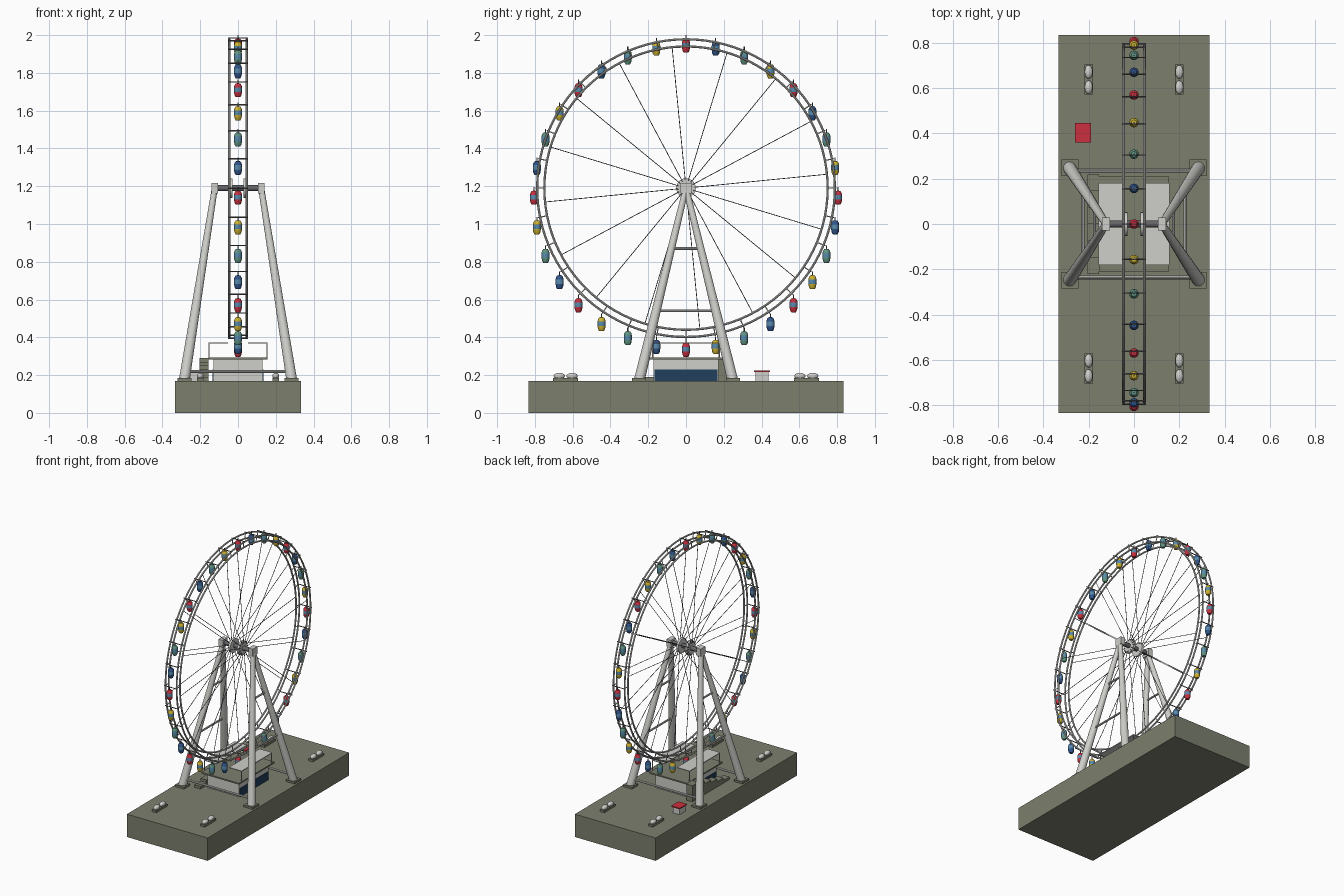
import bpy, bmesh, math
from mathutils import Vector, Matrix

if "Cube" in bpy.data.objects:
    bpy.data.objects.remove(bpy.data.objects["Cube"])


def material(name, rgb):
    m = bpy.data.materials.new(name)
    m.use_nodes = True
    m.diffuse_color = (*rgb, 1)
    m.node_tree.nodes["Principled BSDF"].inputs["Base Color"].default_value = (*rgb, 1)
    return m


OLIVE = material("olive_concrete", (0.20, 0.215, 0.155))
LIGHT = material("light_grey_paint", (0.62, 0.62, 0.59))
STEEL = material("dark_steel", (0.13, 0.13, 0.14))
NAVY = material("navy_glass", (0.015, 0.05, 0.11))
WINDOW = material("window_blue", (0.10, 0.26, 0.42))
RED = material("red_paint", (0.60, 0.03, 0.05))
YELLOW = material("yellow_paint", (0.62, 0.45, 0.03))
GREEN = material("green_paint", (0.12, 0.30, 0.23))
BLUE = material("blue_paint", (0.03, 0.09, 0.26))


def finish(obj, smooth=True):
    bpy.ops.object.select_all(action='DESELECT')
    obj.select_set(True)
    bpy.context.view_layer.objects.active = obj
    if smooth:
        bpy.ops.object.shade_smooth_by_angle(angle=math.radians(40))
    return obj


def make(name, bm, mats, smooth=True):
    bmesh.ops.recalc_face_normals(bm, faces=bm.faces)
    mesh = bpy.data.meshes.new(name)
    bm.to_mesh(mesh)
    bm.free()
    for m in mats:
        mesh.materials.append(m)
    obj = bpy.data.objects.new(name, mesh)
    bpy.context.collection.objects.link(obj)
    return finish(obj, smooth)


def add_box(bm, lo, hi):
    lo, hi = Vector(lo), Vector(hi)
    mat = Matrix.Translation((lo + hi) / 2) @ Matrix.Diagonal((*(hi - lo), 1))
    bmesh.ops.create_cube(bm, size=1, matrix=mat)


def add_rod(bm, a, b, r1, r2=None, sides=8):
    a, b = Vector(a), Vector(b)
    d = b - a
    mat = Matrix.Translation((a + b) / 2) @ d.to_track_quat('Z', 'Y').to_matrix().to_4x4()
    bmesh.ops.create_cone(bm, cap_ends=True, segments=sides, radius1=r1,
                          radius2=r1 if r2 is None else r2, depth=d.length, matrix=mat)


def boxes(name, mat, *pairs):
    bm = bmesh.new()
    for lo, hi in pairs:
        add_box(bm, lo, hi)
    return make(name, bm, [mat], False)


def rods(name, mat, items, sides=8):
    bm = bmesh.new()
    for item in items:
        add_rod(bm, *item, sides=sides)
    return make(name, bm, [mat])


HUB = 1.19
GROUND = 0.17
SIDES = (-1, 1)
CORNERS = [(sx, sy) for sx in SIDES for sy in SIDES]
COUNT = 32


def rim(x, r, step):
    a = math.tau * step / COUNT
    return Vector((x, -r * math.sin(a), HUB + r * math.cos(a)))


# Ground slab
boxes("ground_slab", OLIVE, ((-0.333, -0.833, 0), (0.333, 0.833, GROUND)))

# Wheel rims
for sx in SIDES:
    for label, r in (("outer", 0.788), ("inner", 0.75)):
        bpy.ops.mesh.primitive_torus_add(major_segments=96, minor_segments=8, major_radius=r,
                                         minor_radius=0.006, location=(sx * 0.046, 0, HUB),
                                         rotation=(0, math.pi / 2, 0))
        ring = bpy.context.object
        ring.name = label + "_rim"
        ring.data.materials.append(LIGHT)
        finish(ring)

# Spokes, rim ties and cabin axles
rods("spokes", STEEL, [(rim(s * 0.05, 0.04, k + 0.5), rim(s * 0.046, 0.75, k + 0.5), 0.002)
                       for s in SIDES for k in range(0, COUNT, 2)], 6)
rods("rim_ties", LIGHT, [(rim(s * 0.046, 0.75, k), rim(s * 0.046, 0.795, k), 0.003)
                         for s in SIDES for k in range(COUNT)], 6)
rods("cabin_axles", STEEL, [(rim(-0.053, 0.795, k), rim(0.053, 0.795, k), 0.0035)
                            for k in range(COUNT)], 6)

# Hub
rods("main_axle", STEEL, [((-0.14, 0, HUB), (0.14, 0, HUB), 0.016)], 16)
rods("hub_flanges", LIGHT, [((s * 0.028, 0, HUB), (s * 0.044, 0, HUB), 0.052)
                            for s in SIDES], 24)
boxes("bearing_housings", LIGHT, *[((s * 0.123 - 0.018, -0.028, HUB - 0.028),
                                    (s * 0.123 + 0.018, 0.028, HUB + 0.028)) for s in SIDES])


# Cabins: lathed pods with a window band, hanging upright
def cabin_mesh(label, paint):
    profile = [(0, -0.038), (0.012, -0.038), (0.019, -0.026), (0.021, -0.01), (0.021, 0.014),
               (0.019, 0.025), (0.012, 0.035), (0, 0.037)]
    bm = bmesh.new()
    verts = [bm.verts.new((r, 0, z)) for r, z in profile]
    edges = [bm.edges.new(pair) for pair in zip(verts, verts[1:])]
    bmesh.ops.spin(bm, geom=verts + edges, cent=(0, 0, 0), axis=(0, 0, 1),
                   angle=math.tau, steps=16)
    bmesh.ops.remove_doubles(bm, verts=bm.verts, dist=0.0001)
    for f in bm.faces:
        f.material_index = 1 if -0.01 < f.calc_center_median().z < 0.014 else 0
    start = len(bm.faces)
    add_rod(bm, (0, 0, 0.034), (0, 0, 0.055), 0.003)
    bm.faces.ensure_lookup_table()
    for f in bm.faces[start:]:
        f.material_index = 2
    return make(label + "_cabin", bm, [paint, WINDOW, STEEL])


paints = (("red", RED), ("yellow", YELLOW), ("green", GREEN), ("blue", BLUE))
cabins = [cabin_mesh(*p) for p in paints]
for k in range(COUNT):
    source = cabins[k % 4]
    cabin = source if k < 4 else source.copy()
    if k >= 4:
        bpy.context.collection.objects.link(cabin)
    cabin.location = rim(0, 0.805, k) - Vector((0, 0, 0.05))


# Support legs, feet and braces
def leg_point(sx, sy, z):
    t = (HUB - z) / (HUB - GROUND)
    return Vector((sx * (0.123 + 0.162 * t), sy * 0.248 * t, z))


rods("support_legs", LIGHT, [(leg_point(sx, sy, GROUND), leg_point(sx, sy, HUB), 0.029, 0.016)
                             for sx, sy in CORNERS], 16)
boxes("foot_pads", OLIVE, *[((sx * 0.283 - 0.037, sy * 0.248 - 0.037, GROUND),
                             (sx * 0.283 + 0.037, sy * 0.248 + 0.037, GROUND + 0.014))
                            for sx, sy in CORNERS])
rods("side_braces", LIGHT, [(leg_point(s, -1, z), leg_point(s, 1, z), 0.007)
                            for s in SIDES for z in (0.54, 0.87)])
rods("cross_braces", LIGHT, [(leg_point(-1, s, 0.22), leg_point(1, s, 0.22), 0.008)
                             for s in SIDES])

# Boarding station
boxes("station_block", LIGHT, ((-0.13, -0.172, GROUND), (0.13, 0.172, 0.282)))
boxes("station_windows", NAVY, *[((s * 0.132 - 0.003, -0.168, GROUND),
                                  (s * 0.132 + 0.003, 0.168, 0.23)) for s in SIDES])
boxes("boarding_deck", OLIVE, ((-0.155, -0.21, 0.282), (0.155, 0.21, 0.292)))
boxes("canopy_roofs", LIGHT, *[((s * 0.104 - 0.052, -0.18, 0.367),
                                (s * 0.104 + 0.052, 0.18, 0.373)) for s in SIDES])
rods("canopy_posts", LIGHT, [((sx * 0.153, sy * 0.176, 0.29), (sx * 0.153, sy * 0.176, 0.37),
                              0.003) for sx, sy in CORNERS])

# Stairs beside the deck
STEPS = 6
boxes("stairs", OLIVE, *[((-0.205, -0.22 + 0.073 * i, GROUND),
                          (-0.155, -0.147 + 0.073 * i, GROUND + 0.02 * (i + 1)))
                         for i in range(STEPS)])

# Ticket kiosk
boxes("kiosk_body", LIGHT, ((-0.252, 0.368, GROUND), (-0.198, 0.436, 0.218)))
boxes("kiosk_roof", RED, ((-0.26, 0.36, 0.216), (-0.19, 0.445, 0.224)))

# Planters with rounded stones
for sx, sy in CORNERS:
    x, y = sx * 0.2, sy * 0.637
    boxes("planter_base", OLIVE, ((x - 0.018, y - 0.066, GROUND), (x + 0.018, y + 0.066, 0.186)))
    bm = bmesh.new()
    for s in SIDES:
        place = Matrix.Translation((x, y + s * 0.034, 0.195))
        bmesh.ops.create_uvsphere(bm, u_segments=16, v_segments=10, radius=1,
                                  matrix=place @ Matrix.Diagonal((0.018, 0.03, 0.017, 1)))
    make("planter_stones", bm, [LIGHT])
